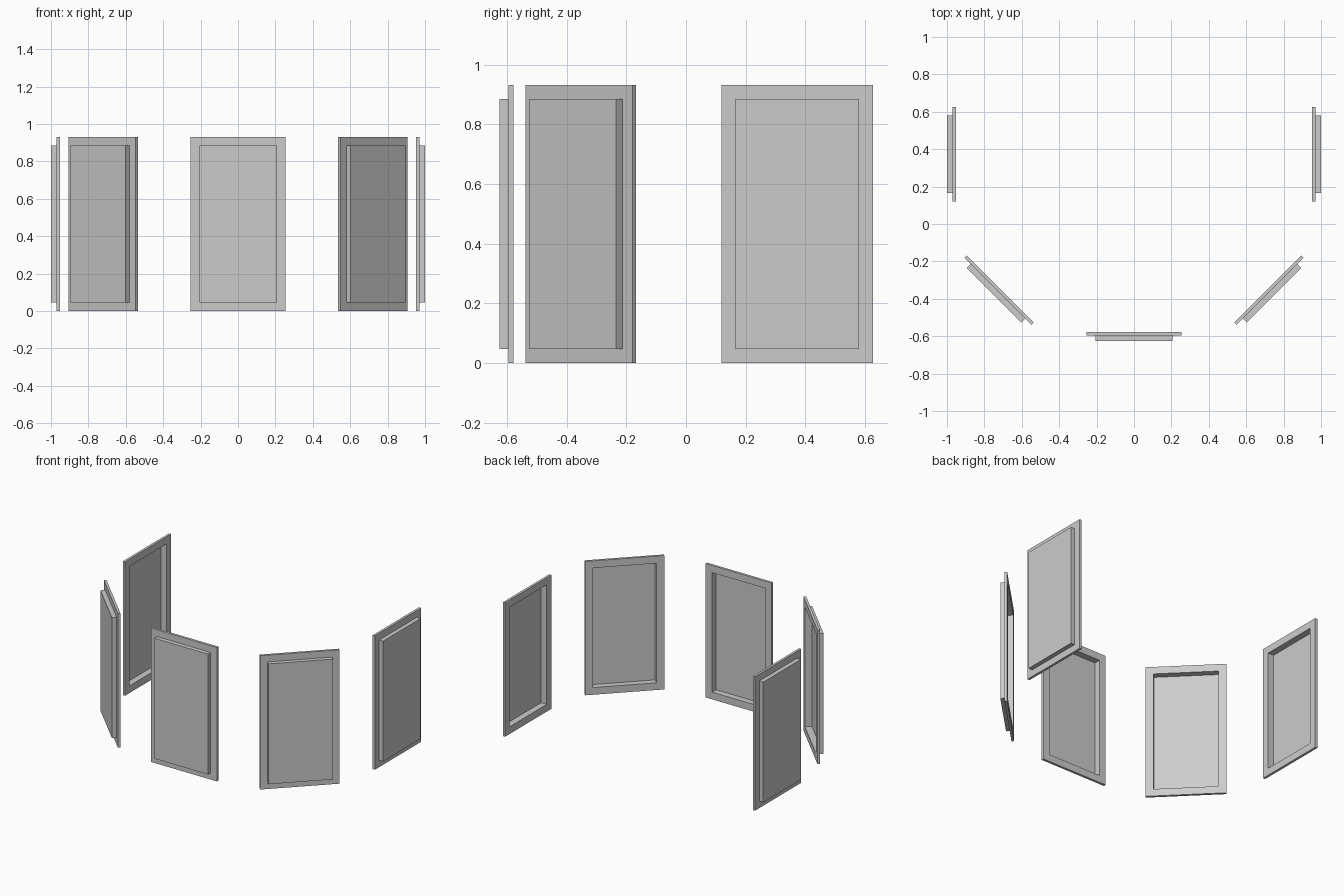
import bpy
import bmesh
from math import radians
from mathutils import Matrix

cube = bpy.data.objects.get("Cube")
if cube:
    bpy.data.objects.remove(cube, do_unlink=True)

WIDTH, HEIGHT = 0.507, 0.931
BORDER = 0.047      # width of the flat frame around the tray
PLATE = 0.017       # frame thickness
DEPTH = 0.047       # full depth, frame plus tray
SKIN = 0.003        # sheet thickness of the tray

grey = bpy.data.materials.new("plain grey")
grey.use_nodes = True
colour = (0.6, 0.6, 0.6, 1)
grey.diffuse_color = colour
grey.node_tree.nodes["Principled BSDF"].inputs["Base Color"].default_value = colour


def ring(bm, inset, y):
    """Rectangle of vertices, inset from the panel outline, at depth y."""
    x, low, high = WIDTH / 2 - inset, inset, HEIGHT - inset
    return [bm.verts.new((px, y, pz))
            for px, pz in ((-x, low), (x, low), (x, high), (-x, high))]


def panel(name, x, y, angle):
    """Framed tray whose bulge faces -y before turning; its back is hollow."""
    bm = bmesh.new()
    hollow = BORDER + SKIN
    # Walk the section from the tray face, round the frame, into the hollow
    section = [(BORDER, -DEPTH), (BORDER, -PLATE), (0, -PLATE), (0, 0),
               (hollow, 0), (hollow, SKIN - DEPTH)]
    rings = [ring(bm, inset, depth) for inset, depth in section]
    for a, b in zip(rings, rings[1:]):
        for i in range(4):
            j = (i + 1) % 4
            bm.faces.new((a[i], a[j], b[j], b[i]))
    bm.faces.new(rings[0])
    bm.faces.new(rings[-1])
    bmesh.ops.recalc_face_normals(bm, faces=bm.faces)
    mesh = bpy.data.meshes.new(name)
    bm.to_mesh(mesh)
    bm.free()
    mesh.materials.append(grey)
    obj = bpy.data.objects.new(name, mesh)
    obj.matrix_world = (Matrix.Translation((x, y, 0))
                        @ Matrix.Rotation(radians(angle), 4, "Z"))
    bpy.context.collection.objects.link(obj)


# Panels stand in a horseshoe, open at the back
panel("front_panel", 0, -0.578, 0)
for side, sign in (("left", 1), ("right", -1)):
    panel(side + "_corner_panel", sign * 0.715, -0.347, sign * 45)
    panel(side + "_side_panel", sign * 0.953, 0.373, sign * 90)
